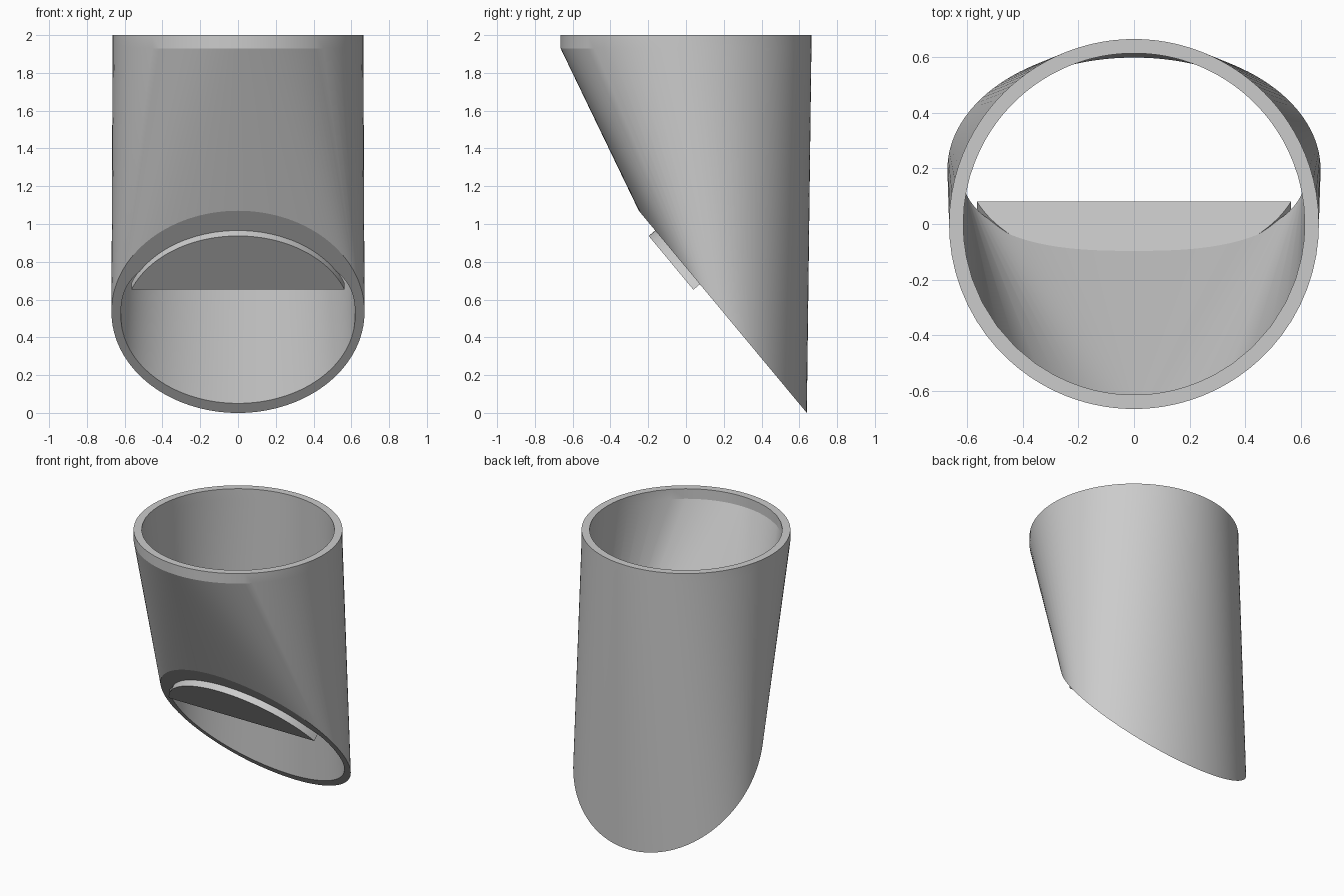
import bpy, bmesh
from math import sin, cos, pi, radians
from mathutils import Vector

cube = bpy.data.objects.get("Cube")
if cube:
    bpy.data.objects.remove(cube, do_unlink=True)

grey = bpy.data.materials.new("light grey")
grey.use_nodes = True
colour = (0.6, 0.6, 0.6, 1)
grey.diffuse_color = colour
grey.node_tree.nodes["Principled BSDF"].inputs["Base Color"].default_value = colour

N = 128
TOP, RIM = 2.0, 1.93
# Frame of the slanted mouth: centre, uphill direction, outward normal
CENTRE = Vector((0, 0.195, 0.535))
UPHILL = Vector((0, -0.639, 0.769))
OUT = Vector((0, -0.769, -0.639))


def on_mouth(x, u, w=0):
    return CENTRE + Vector((x, 0, 0)) + UPHILL * u + OUT * w


def mouth_point(phi, a, b_low, b_up, power, shift):
    """Oval on the mouth plane; its uphill half may be shorter and fuller."""
    c, s = cos(phi), -sin(phi)
    b, n = (b_up, power) if s > 0 else (b_low, 2)
    r = (abs(c / a) ** n + abs(s / b) ** n) ** (-1 / n)
    return on_mouth(r * c, r * s + shift)


def rim_angle(phi, radius, oval):
    """Angle on the round rim whose tangent plane also touches the oval."""
    p = mouth_point(phi, *oval)
    t = mouth_point(phi + 0.001, *oval) - mouth_point(phi - 0.001, *oval)
    low, high = phi - 1.2, phi + 1.2
    for _ in range(40):
        mid = (low + high) / 2
        u = Vector((cos(mid), sin(mid), 0))
        u.z = (p.x * u.x + p.y * u.y - radius) / (RIM - p.z)
        if u.dot(t) > 0:
            high = mid
        else:
            low = mid
    return (low + high) / 2


def make_object(name, bm):
    bmesh.ops.recalc_face_normals(bm, faces=bm.faces)
    mesh = bpy.data.meshes.new(name)
    bm.to_mesh(mesh)
    bm.free()
    mesh.materials.append(grey)
    obj = bpy.data.objects.new(name, mesh)
    bpy.context.collection.objects.link(obj)
    bpy.ops.object.select_all(action="DESELECT")
    obj.select_set(True)
    bpy.context.view_layer.objects.active = obj
    bpy.ops.object.shade_smooth_by_angle(angle=radians(12))
    return obj


# Tube: outer and inner skins stretched from the round rim to the slanted mouth
bm = bmesh.new()


def skin(radius, oval):
    phis = [2 * pi * i / N for i in range(N)]
    angles = [rim_angle(phi, radius, oval) for phi in phis]
    rings = [[bm.verts.new((radius * cos(a), radius * sin(a), z)) for a in angles]
             for z in (TOP, RIM)]
    rings.append([bm.verts.new(mouth_point(phi, *oval)) for phi in phis])
    return rings


outer = skin(0.664, (0.67, 0.696, 0.696, 2, 0))
inner = skin(0.613, (0.62, 0.6, 0.455, 2.6, -0.03))
loop = outer + inner[::-1]
for ring, following in zip(loop, loop[1:] + loop[:1]):
    for i in range(N):
        j = (i + 1) % N
        bm.faces.new((ring[i], ring[j], following[j], following[i]))
make_object("slanted_tube", bm)

# Plate: a flat round segment covering the upper part of the mouth
bm = bmesh.new()
start = 0.346
arc = [start + (pi - 2 * start) * i / 48 for i in range(49)]
face = bm.faces.new([bm.verts.new(on_mouth(0.6 * cos(a), 0.56 * sin(a), -0.01)) for a in arc])
extruded = bmesh.ops.extrude_face_region(bm, geom=[face], use_keep_orig=True)
moved = [g for g in extruded["geom"] if isinstance(g, bmesh.types.BMVert)]
bmesh.ops.translate(bm, verts=moved, vec=OUT * 0.055)
make_object("mouth_plate", bm)
